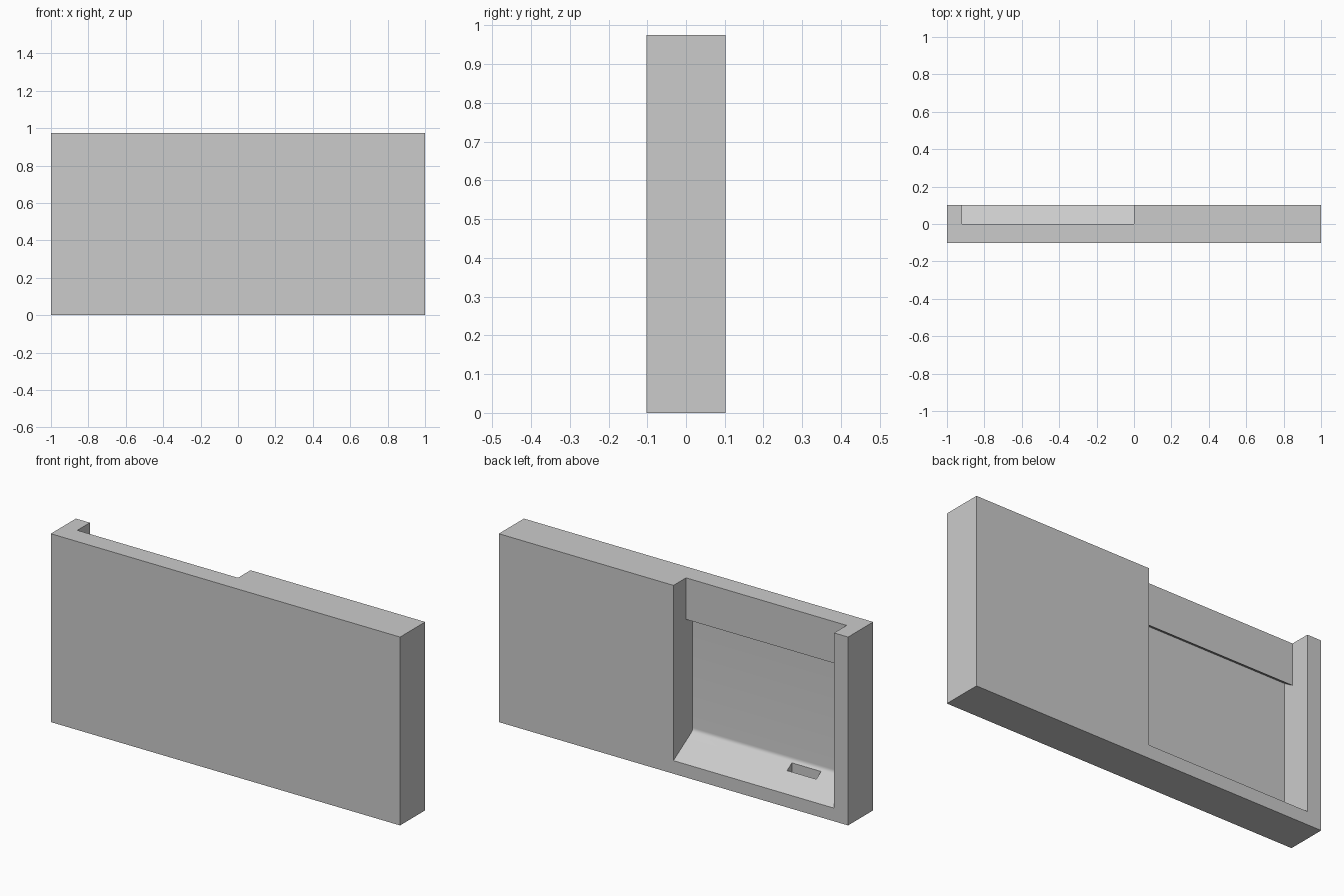
import bpy
import bmesh
from mathutils import Vector

cube = bpy.data.objects.get("Cube")
if cube:
    bpy.data.objects.remove(cube, do_unlink=True)

HALF_DEPTH, HEIGHT = 0.1025, 0.975
OPEN_X = (-0.92, 0.0)      # sides of the recess
SLOPE = 0.615              # rise of the sill and of the lip underside
WALL_Y, LIP_Y = -0.055, 0.0
SILL_Z, LIP_Z = 0.068, 0.76

grey = bpy.data.materials.new("plain grey")
grey.use_nodes = True
grey.diffuse_color = (0.6, 0.6, 0.6, 1)
grey.node_tree.nodes["Principled BSDF"].inputs["Base Color"].default_value = (0.6, 0.6, 0.6, 1)


def extrude_profile(name, profile, x0, x1):
    """Solid made by sweeping a (y, z) outline along x."""
    bm = bmesh.new()
    face = bm.faces.new([bm.verts.new((x0, y, z)) for y, z in profile])
    swept = bmesh.ops.extrude_face_region(bm, geom=[face])["geom"]
    verts = [v for v in swept if isinstance(v, bmesh.types.BMVert)]
    bmesh.ops.translate(bm, verts=verts, vec=(x1 - x0, 0, 0))
    bmesh.ops.recalc_face_normals(bm, faces=bm.faces)
    mesh = bpy.data.meshes.new(name)
    bm.to_mesh(mesh)
    bm.free()
    mesh.materials.append(grey)
    obj = bpy.data.objects.new(name, mesh)
    bpy.context.collection.objects.link(obj)
    return obj


def rect(y0, y1, z0, z1):
    return [(y0, z0), (y1, z0), (y1, z1), (y0, z1)]


def sill(y):
    return SILL_Z + SLOPE * (HALF_DEPTH - y)


def fillet(a, corner, b, steps=4):
    """Rounded corner from a to b."""
    a, corner, b = Vector(a), Vector(corner), Vector(b)
    return [tuple(a * (1 - t) ** 2 + corner * 2 * t * (1 - t) + b * t * t)
            for t in (i / steps for i in range(steps + 1))]


# Thick panel
panel = extrude_profile("panel", rect(-HALF_DEPTH, HALF_DEPTH, 0, HEIGHT), -1, 1)

# Recess: sloping sill, rounded inner corner, undercut lip, open at top and back
corner_z = sill(WALL_Y)
outline = [(0.2, sill(0.2))]
outline += fillet((WALL_Y + 0.012, sill(WALL_Y + 0.012)), (WALL_Y, corner_z),
                  (WALL_Y, corner_z + 0.014))
outline += [(WALL_Y, LIP_Z + SLOPE * (LIP_Y - WALL_Y)), (LIP_Y, LIP_Z),
            (LIP_Y, 1.1), (0.2, 1.1)]
recess = extrude_profile("recess_cutter", outline, *OPEN_X)

# Small slot sunk into the sill
slot = extrude_profile("slot_cutter", rect(-0.041, -0.001, 0.05, 0.25), -0.745, -0.578)

for cutter in (recess, slot):
    cutter.hide_render = True
    cutter.hide_viewport = True
    mod = panel.modifiers.new(cutter.name, 'BOOLEAN')
    mod.operation = 'DIFFERENCE'
    mod.solver = 'EXACT'
    mod.object = cutter

# Bake the cuts into the panel, then drop the cutters
bpy.context.view_layer.update()
evaluated = panel.evaluated_get(bpy.context.evaluated_depsgraph_get())
panel.data = bpy.data.meshes.new_from_object(evaluated)
panel.modifiers.clear()
for cutter in (recess, slot):
    bpy.data.objects.remove(cutter, do_unlink=True)

# Smooth only the rounded inner corner
bpy.context.view_layer.objects.active = panel
panel.select_set(True)
bpy.ops.object.shade_smooth_by_angle(angle=0.5)
